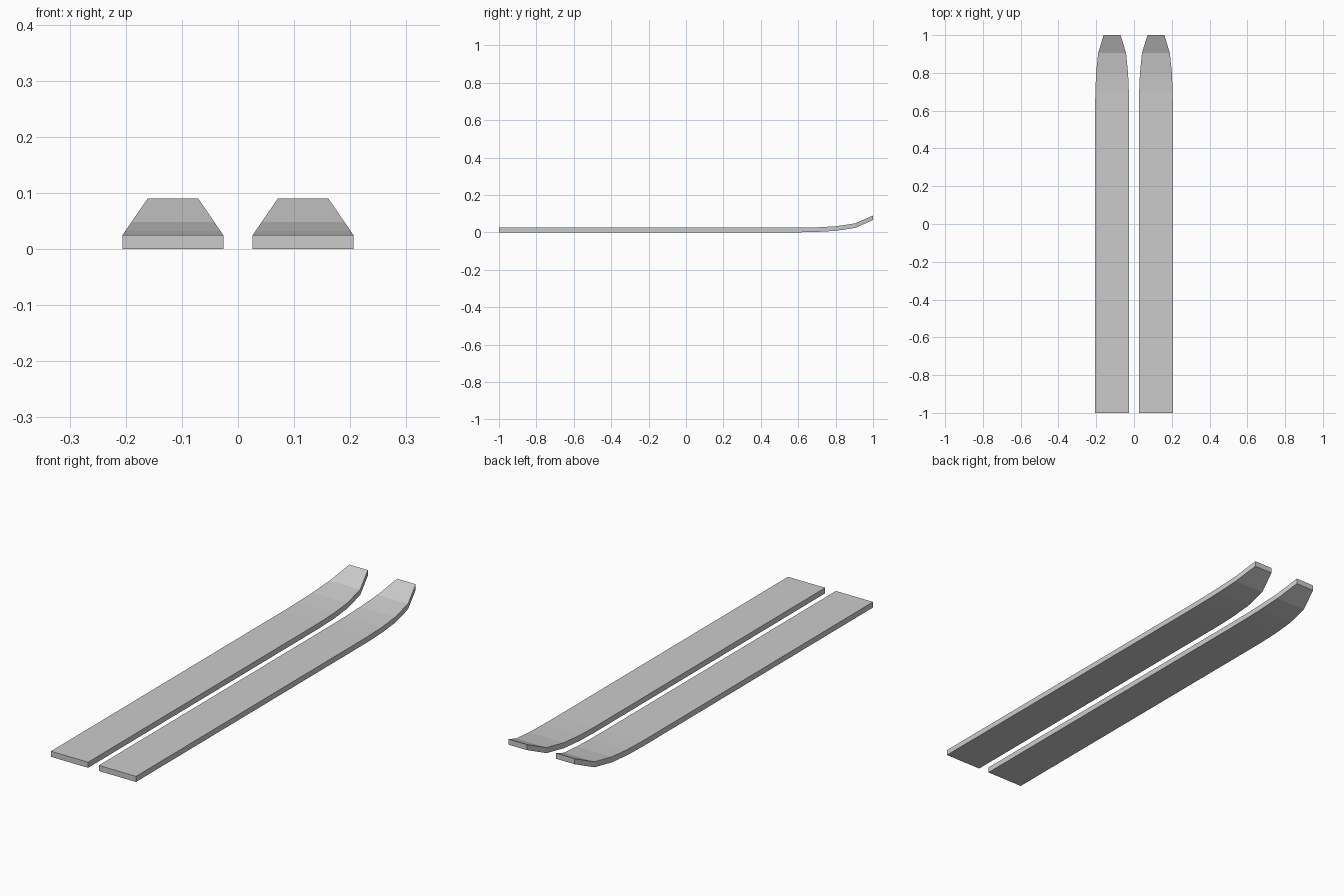
import bpy, bmesh

if "Cube" in bpy.data.objects:
    bpy.data.objects.remove(bpy.data.objects["Cube"])

# (y, tip amount): how far each section has narrowed and risen toward the tip
STATIONS = [(-1.0, 0), (0.6, 0), (0.7, 0.03), (0.8, 0.12), (0.905, 0.36), (1.0, 1)]
HALF_WIDTH, TAPER = 0.09, 0.045
THICKNESS, RISE = 0.0245, 0.0655


def make_ski(name, cx):
    bm = bmesh.new()
    rings = []
    for y, t in STATIONS:
        w, z = HALF_WIDTH - TAPER * t, RISE * t
        rings.append([bm.verts.new(p) for p in (
            (cx - w, y, z), (cx + w, y, z),
            (cx + w, y, z + THICKNESS), (cx - w, y, z + THICKNESS))])
    # skin between neighbouring sections, then cap tail and tip
    for a, b in zip(rings, rings[1:]):
        for i in range(4):
            j = (i + 1) % 4
            bm.faces.new((a[i], a[j], b[j], b[i]))
    bm.faces.new(rings[0])
    bm.faces.new(rings[-1])
    bmesh.ops.recalc_face_normals(bm, faces=bm.faces)
    mesh = bpy.data.meshes.new(name)
    bm.to_mesh(mesh)
    bm.free()
    bpy.context.collection.objects.link(bpy.data.objects.new(name, mesh))


# matching pair
for name, side in (("left_ski", -1), ("right_ski", 1)):
    make_ski(name, side * 0.116)
